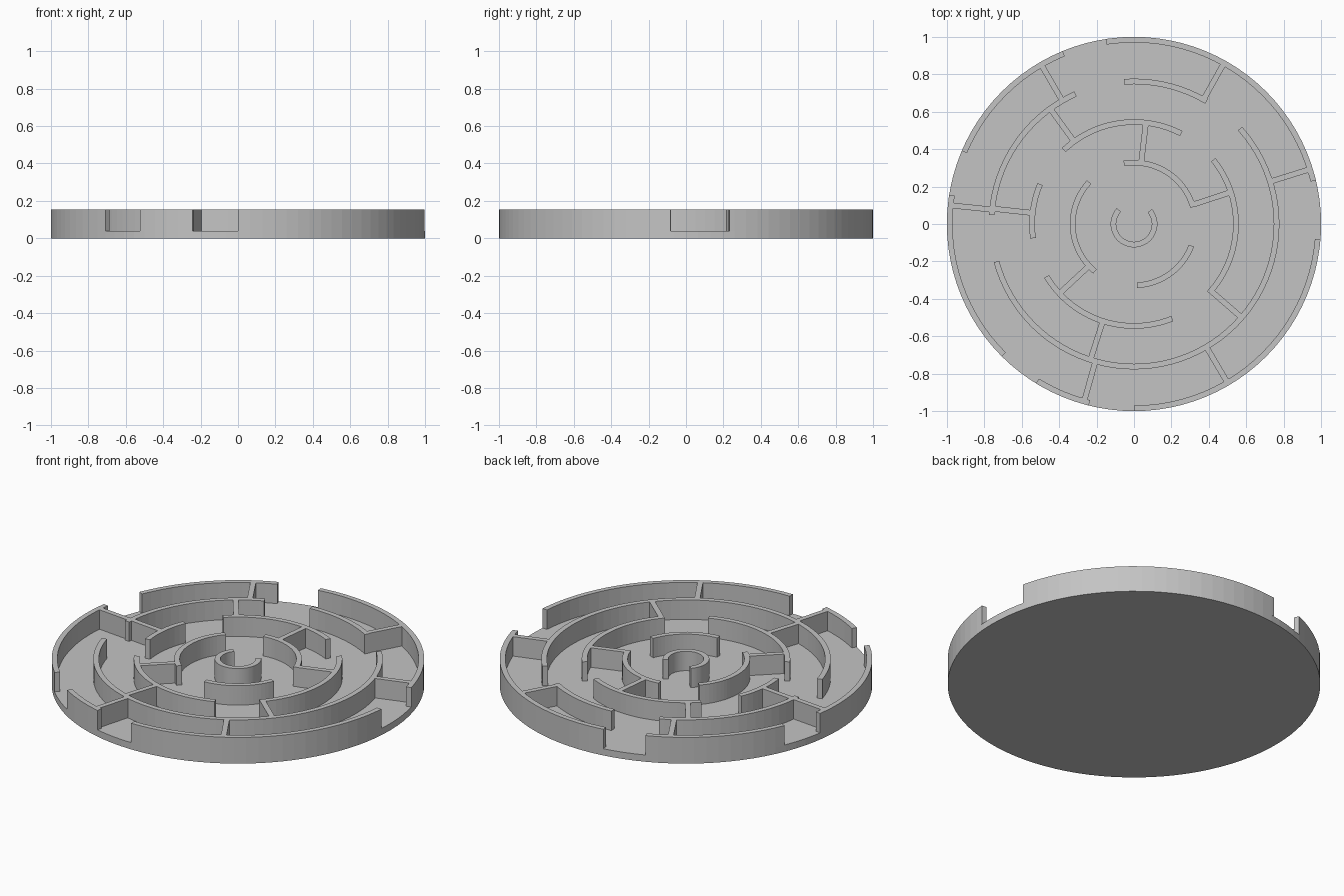
import bpy, bmesh
from math import radians, cos, sin, ceil, floor, pi

SIDES = 96
STEP = 360 / SIDES
FLOOR, TOP, WALL = 0.04, 0.155, 0.03

if "Cube" in bpy.data.objects:
    bpy.data.objects.remove(bpy.data.objects["Cube"], do_unlink=True)

grey = bpy.data.materials.new("light grey")
grey.use_nodes = True
colour = (0.55, 0.55, 0.55, 1)
grey.diffuse_color = colour
grey.node_tree.nodes["Principled BSDF"].inputs["Base Color"].default_value = colour


def finish(name, bm):
    bmesh.ops.recalc_face_normals(bm, faces=bm.faces)
    mesh = bpy.data.meshes.new(name)
    bm.to_mesh(mesh)
    bm.free()
    mesh.materials.append(grey)
    obj = bpy.data.objects.new(name, mesh)
    bpy.context.collection.objects.link(obj)


def arc_wall(name, inner, start, end):
    """Curved wall between two angles, with facets lined up to the disc."""
    outer = inner + WALL
    first, last = floor(start / STEP) + 1, ceil(end / STEP)
    angles = [start] + [k * STEP for k in range(first, last)] + [end]
    bm = bmesh.new()
    corners = ((inner, FLOOR), (outer, FLOOR), (outer, TOP), (inner, TOP))
    rows = []
    for a in angles:
        c, s = cos(radians(a)), sin(radians(a))
        rows.append([bm.verts.new((r * c, r * s, z)) for r, z in corners])
    for p, q in zip(rows, rows[1:]):
        for i in range(4):
            j = (i + 1) % 4
            bm.faces.new((p[i], p[j], q[j], q[i]))
    bm.faces.new(rows[0])
    bm.faces.new(rows[-1])
    finish(name, bm)


def spoke_wall(name, angle, inner, outer):
    """Straight radial wall joining two rings."""
    bm = bmesh.new()
    c, s = cos(radians(angle)), sin(radians(angle))
    bottom = []
    for r, w in ((inner, -1), (outer, -1), (outer, 1), (inner, 1)):
        t = w * WALL / 2
        bottom.append(bm.verts.new((r * c - t * s, r * s + t * c, FLOOR)))
    face = bm.faces.new(bottom)
    ext = bmesh.ops.extrude_face_region(bm, geom=[face])
    for v in ext["geom"]:
        if isinstance(v, bmesh.types.BMVert):
            v.co.z = TOP
    finish(name, bm)


# Base disc
bm = bmesh.new()
rim = [bm.verts.new((cos(2 * pi * k / SIDES), sin(2 * pi * k / SIDES), 0)) for k in range(SIDES)]
ext = bmesh.ops.extrude_face_region(bm, geom=[bm.faces.new(rim)])
for v in ext["geom"]:
    if isinstance(v, bmesh.types.BMVert):
        v.co.z = FLOOR
finish("base_disc", bm)

# Concentric maze rings: name, inner radius, angle spans of the walls
RINGS = (
    ("outer_ring", 0.97, ((13.5, 98.7), (112.4, 157), (171, 225), (238.4, 256), (270, 355.3))),
    ("second_ring", 0.747, ((59.4, 94), (114.2, 176.4), (195.3, 402))),
    ("third_ring", 0.53, ((62.4, 133.5), (157, 188), (211, 292), (317.4, 399))),
    ("fourth_ring", 0.313, ((16, 99.5), (137, 230.5), (272.8, 339.2))),
    ("centre_ring", 0.095, ((137, 400),)),
)
for ring, inner, spans in RINGS:
    for n, (start, end) in enumerate(spans, 1):
        arc_wall(f"{ring}_wall_{n}", inner, start, end)

# Radial walls between neighbouring rings: outer ring index, angles
SPOKES = (
    (0, (17.3, 60.8, 120.2, 174.2, 254.3, 300.5)),
    (1, (126, 173.8, 252.2, 319)),
    (2, (18.2, 83.3, 223)),
)
for i, angles in SPOKES:
    outer = RINGS[i][1] + 0.004
    inner = RINGS[i + 1][1] + WALL - 0.004
    for n, a in enumerate(angles, 1):
        spoke_wall(f"{RINGS[i][0]}_spoke_{n}", a, inner, outer)
